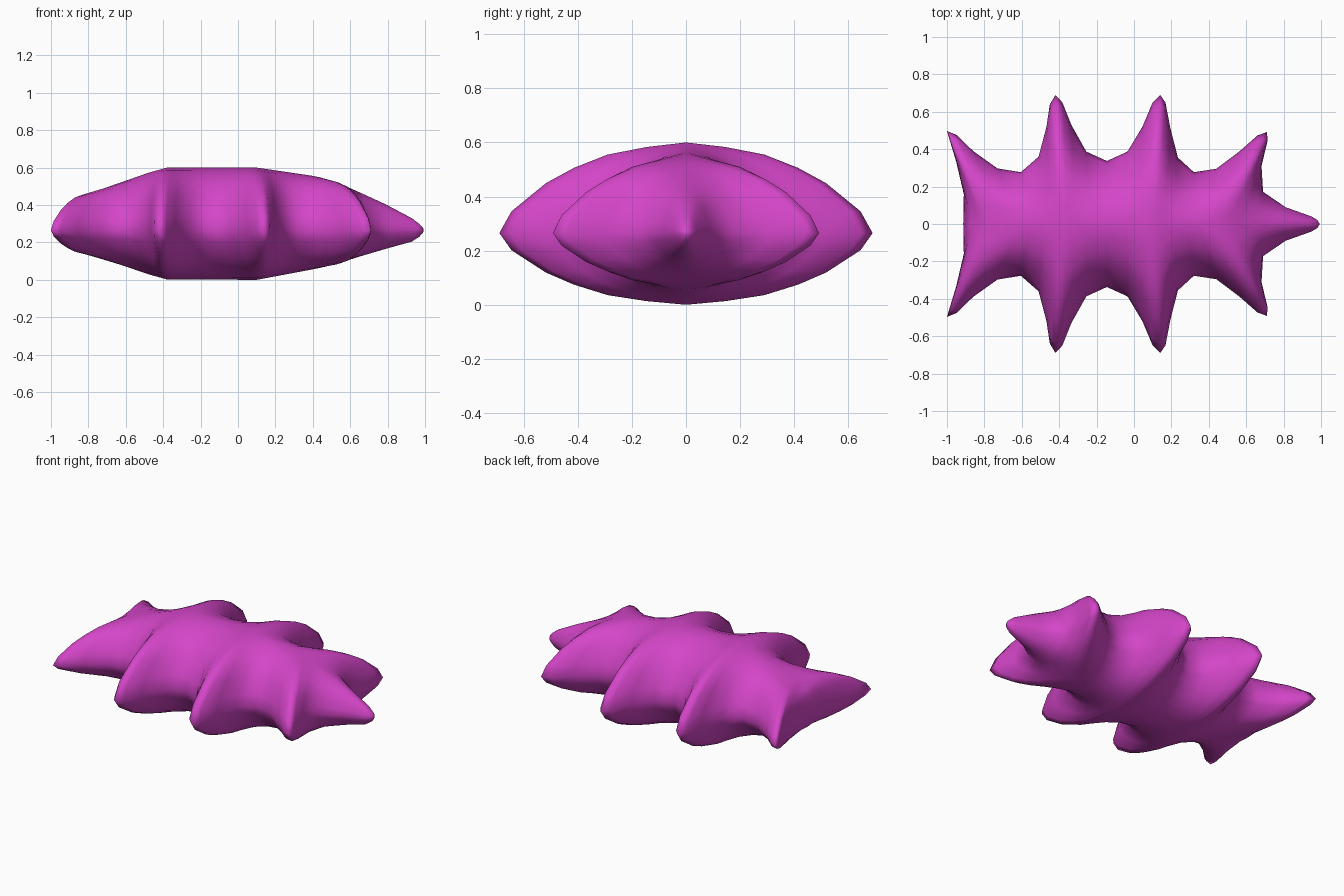
import bpy, bmesh

MID = 0.265

# Half outline seen from above: (outline x, outline y, x where its rib meets the ridge)
RIBS = [
    (-0.913, 0, -0.87), (-0.91, 0.16, -0.86), (-0.95, 0.33, -0.83), (-0.983, 0.44, -0.80),
    (-1.0, 0.497, -0.78), (-0.95, 0.477, -0.75), (-0.86, 0.39, -0.69), (-0.73, 0.297, -0.62),
    (-0.605, 0.277, -0.55), (-0.51, 0.36, -0.48), (-0.468, 0.52, -0.43), (-0.45, 0.64, -0.40),
    (-0.42, 0.69, -0.38), (-0.383, 0.65, -0.35), (-0.335, 0.53, -0.31), (-0.255, 0.387, -0.24),
    (-0.145, 0.337, -0.14), (-0.035, 0.387, -0.04), (0.045, 0.52, 0.03), (0.1, 0.65, 0.07),
    (0.14, 0.69, 0.10), (0.168, 0.65, 0.13), (0.195, 0.51, 0.16), (0.235, 0.355, 0.21),
    (0.32, 0.277, 0.28), (0.44, 0.295, 0.35), (0.56, 0.385, 0.40), (0.66, 0.473, 0.44),
    (0.712, 0.492, 0.47), (0.713, 0.44, 0.50), (0.682, 0.31, 0.56), (0.69, 0.172, 0.66),
    (0.81, 0.09, 0.79), (0.95, 0.04, 0.93), (0.98, 0.022, 0.965), (0.993, 0, 0.98),
]
# Ridge profile: (x, top z, bottom z)
RIDGE = [(-0.87, 0.42, 0.165), (-0.8, 0.46, 0.14), (-0.48, 0.572, 0.03), (-0.38, 0.6, 0.002),
         (0.1, 0.6, 0.0), (0.42, 0.553, 0.06), (0.52, 0.525, 0.083), (0.69, 0.45, 0.137),
         (0.84, 0.38, 0.18), (0.95, 0.318, 0.21), (0.98, 0.285, 0.245)]
# Rib section: (fraction out from ridge, fraction of height), top centre to bottom centre
TOP = [(0, 1), (0.21, 0.95), (0.42, 0.866), (0.6, 0.72), (0.75, 0.552), (0.935, 0.24), (1, 0)]
SECTION = TOP + [(s, -h) for s, h in reversed(TOP[:-1])]


def ridge_at(x):
    for (xa, ta, ba), (xb, tb, bb) in zip(RIDGE, RIDGE[1:]):
        if x <= xb:
            f = max(0, (x - xa) / (xb - xa))
            return ta + (tb - ta) * f, ba + (bb - ba) * f
    return RIDGE[-1][1:]


# Loft the ribs into half of the spiked body
bm = bmesh.new()
cols = []
for ox, oy, rx in RIBS:
    top, bottom = ridge_at(rx)
    col = []
    for s, h in SECTION:
        z = MID + h * ((top - MID) if h > 0 else (MID - bottom))
        col.append(bm.verts.new((rx + (ox - rx) * s, oy * s, z)))
    cols.append(col)
for a, b in zip(cols, cols[1:]):
    for i in range(len(SECTION) - 1):
        bm.faces.new((a[i], a[i + 1], b[i + 1], b[i]))
if sum(f.normal.y * f.calc_area() for f in bm.faces if not f.normal_update()) < 0:
    bmesh.ops.reverse_faces(bm, faces=bm.faces[:])
mesh = bpy.data.meshes.new("spiked_body")
bm.to_mesh(mesh)
bm.free()
body = bpy.data.objects.new("spiked_body", mesh)
bpy.context.collection.objects.link(body)
for p in mesh.polygons:
    p.use_smooth = True

# Mirror to the other side
mirror = body.modifiers.new("mirror", 'MIRROR')
mirror.use_axis = (False, True, False)
mirror.merge_threshold = 0.0005

# Magenta skin
mat = bpy.data.materials.new("magenta")
mat.diffuse_color = (0.66, 0.06, 0.58, 1)
mesh.materials.append(mat)
